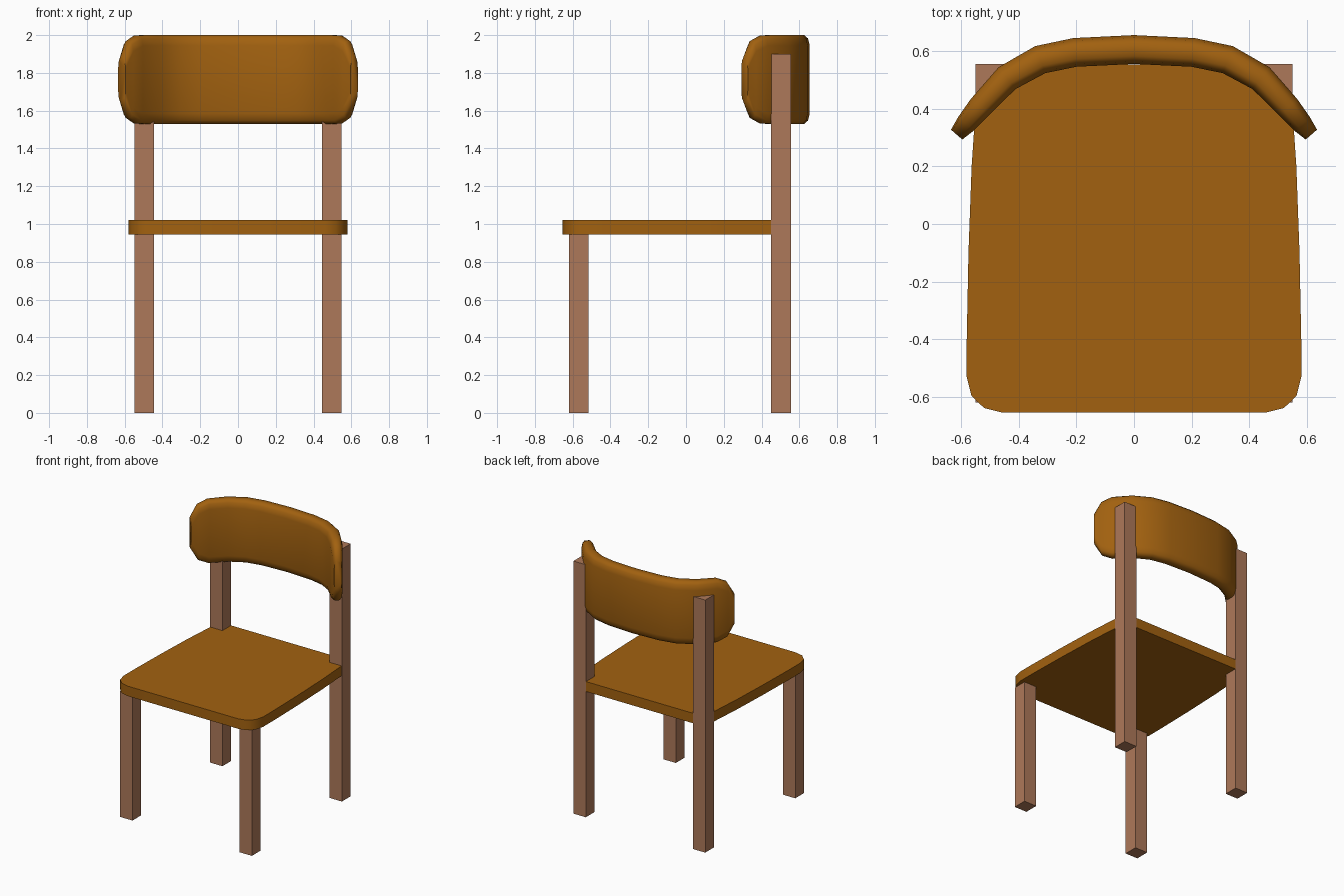
import bpy, bmesh, math
from mathutils import Vector

if "Cube" in bpy.data.objects:
    bpy.data.objects.remove(bpy.data.objects["Cube"])


def material(name, color):
    m = bpy.data.materials.new(name)
    m.diffuse_color = (*color, 1)
    m.use_nodes = True
    m.node_tree.nodes["Principled BSDF"].inputs["Base Color"].default_value = m.diffuse_color
    return m


SEAT = material("seat_finish", (0.36, 0.12, 0.005))
WOOD = material("leg_wood", (0.42, 0.19, 0.10))


def make(name, bm, mat, smooth=None):
    bmesh.ops.recalc_face_normals(bm, faces=bm.faces)
    me = bpy.data.meshes.new(name)
    bm.to_mesh(me)
    bm.free()
    me.materials.append(mat)
    ob = bpy.data.objects.new(name, me)
    bpy.context.collection.objects.link(ob)
    if smooth:
        bpy.ops.object.select_all(action='DESELECT')
        ob.select_set(True)
        bpy.context.view_layer.objects.active = ob
        bpy.ops.object.shade_smooth_by_angle(angle=math.radians(smooth))
    return ob


def leg(name, x, y, height):
    bm = bmesh.new()
    bmesh.ops.create_cube(bm, size=1)
    for v in bm.verts:
        v.co = (x + v.co.x * 0.104, y + v.co.y * 0.104, (v.co.z + 0.5) * height)
    make(name, bm, WOOD)


# Legs: the back pair rises to carry the backrest
for side, s in (("left", -1), ("right", 1)):
    leg(f"front_leg_{side}", s * 0.497, -0.567, 0.945)
    leg(f"back_leg_{side}", s * 0.497, 0.503, 1.9)

# Seat: slightly tapered slab with rounded front corners
half = [(0.46, -0.653), (0.52, -0.638), (0.564, -0.595), (0.58, -0.53),
        (0.58, -0.40), (0.574, -0.1), (0.563, 0.2), (0.546, 0.452), (0.445, 0.553)]
outline = half + [(-x, y) for x, y in reversed(half)]
bm = bmesh.new()
face = bm.faces.new([bm.verts.new((x, y, 0.945)) for x, y in outline])
ext = bmesh.ops.extrude_face_region(bm, geom=[face])
top = [g for g in ext["geom"] if isinstance(g, bmesh.types.BMVert)]
bmesh.ops.translate(bm, verts=top, vec=(0, 0, 0.075))
make("seat", bm, SEAT, 35)

# Backrest: rounded section swept round a curve (x, y, half thickness, half height)
stations = [(0, 0.605, 0.05, 0.235), (0.205, 0.595, 0.05, 0.235),
            (0.325, 0.570, 0.05, 0.235), (0.44, 0.506, 0.048, 0.235),
            (0.535, 0.405, 0.042, 0.234), (0.582, 0.348, 0.036, 0.203),
            (0.615, 0.310, 0.026, 0.115)]
path = [(-x, y, t, h) for x, y, t, h in reversed(stations[1:])] + stations
quarter = [(1, 0.0), (1, 0.055), (0.82, 0.018), (0.45, 0.0)]


def section(t, h):
    q = [(t, h - quarter[1][1]), (0.82 * t, h - 0.018), (0.45 * t, h)]
    upper = q + [(-a, b) for a, b in reversed(q)]
    return upper + [(-a, -b) for a, b in upper]


bm = bmesh.new()
rings = []
for i, (x, y, t, h) in enumerate(path):
    a, b = path[max(i - 1, 0)], path[min(i + 1, len(path) - 1)]
    tangent = Vector((b[0] - a[0], b[1] - a[1], 0)).normalized()
    normal = Vector((-tangent.y, tangent.x, 0))
    rings.append([bm.verts.new(Vector((x, y, 1.765 + dz)) + normal * d)
                  for d, dz in section(t, h)])
for r0, r1 in zip(rings, rings[1:]):
    for j in range(len(r0)):
        k = (j + 1) % len(r0)
        bm.faces.new((r0[j], r0[k], r1[k], r1[j]))
bm.faces.new(rings[0])
bm.faces.new(rings[-1])
make("backrest", bm, SEAT, 50)
